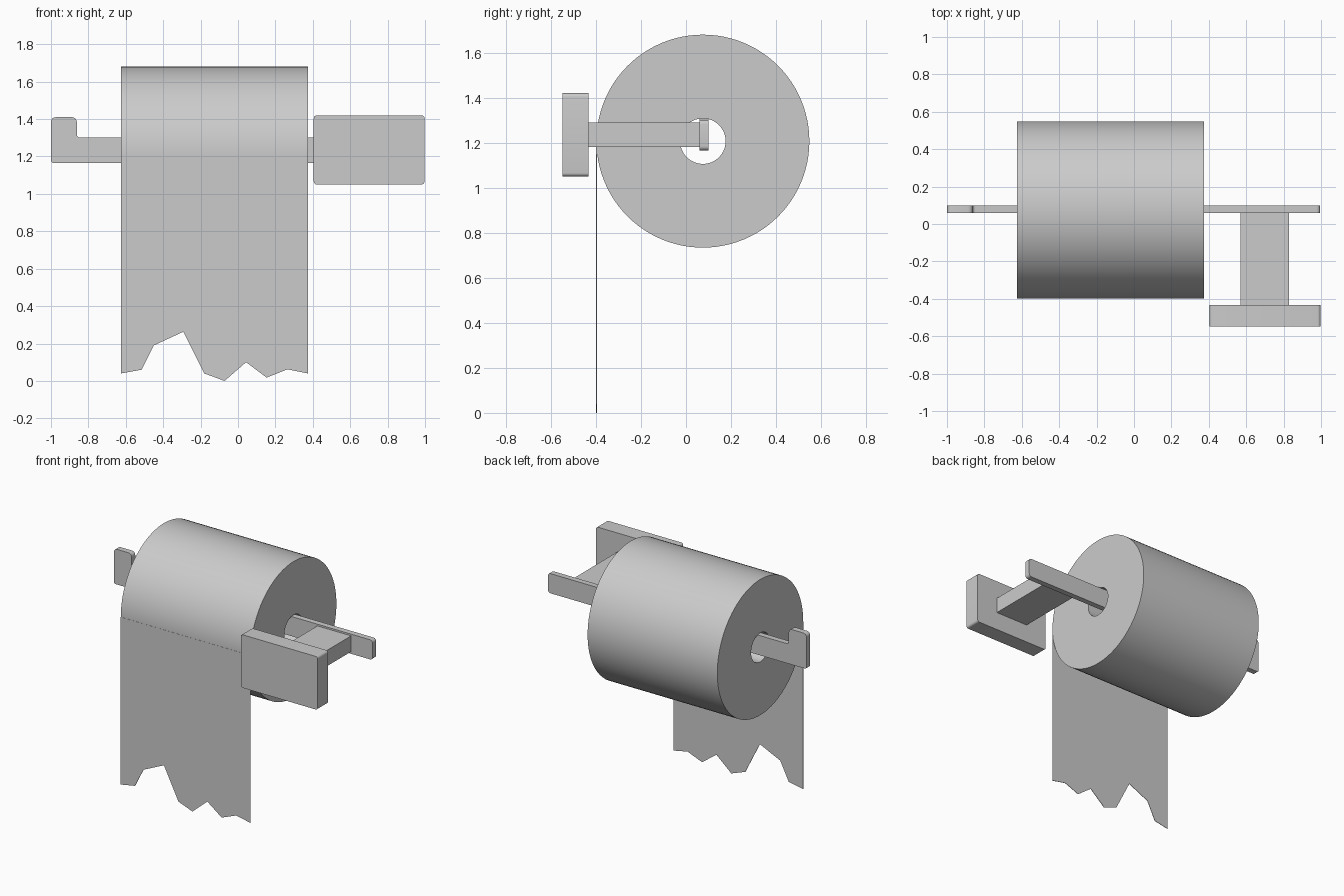
import bpy, bmesh, math
from mathutils import Vector

if "Cube" in bpy.data.objects:
    bpy.data.objects.remove(bpy.data.objects["Cube"])


def finish(name, bm):
    bmesh.ops.recalc_face_normals(bm, faces=bm.faces)
    me = bpy.data.meshes.new(name)
    bm.to_mesh(me)
    bm.free()
    me.shade_smooth()
    me.set_sharp_from_angle(angle=math.radians(30))
    ob = bpy.data.objects.new(name, me)
    bpy.context.collection.objects.link(ob)
    return ob


def rounded(corners, steps=5):
    """Turn (x, z, radius) corners into a filleted outline."""
    out, n = [], len(corners)
    for i, (x, z, r) in enumerate(corners):
        p = Vector((x, z))
        if r == 0:
            out.append(p)
            continue
        a = (Vector(corners[i - 1][:2]) - p).normalized()
        b = (Vector(corners[(i + 1) % n][:2]) - p).normalized()
        c = p + (a + b) * r  # right-angle corners
        for k in range(steps + 1):
            t = math.pi / 2 * k / steps
            out.append(c - b * r * math.cos(t) - a * r * math.sin(t))
    return out


def extrude_y(name, outline, y0, y1):
    """Extrude an x-z outline from y0 to y1."""
    bm = bmesh.new()
    face = bm.faces.new([bm.verts.new((x, y0, z)) for x, z in outline])
    res = bmesh.ops.extrude_face_region(bm, geom=[face], use_keep_orig=True)
    verts = [v for v in res["geom"] if isinstance(v, bmesh.types.BMVert)]
    bmesh.ops.translate(bm, verts=verts, vec=(0, y1 - y0, 0))
    return finish(name, bm)


def rect(x0, x1, z0, z1, r=0):
    return rounded([(x0, z0, r), (x1, z0, r), (x1, z1, r), (x0, z1, r)])


X0, X1, CY, CZ, R, HOLE = -0.625, 0.375, 0.075, 1.207, 0.473, 0.101

# Paper roll: a thick tube along x
bm = bmesh.new()
SEG = 96
rings = []
for x, r in ((X0, R), (X1, R), (X1, HOLE), (X0, HOLE)):
    rings.append([bm.verts.new((x, CY + r * math.cos(2 * math.pi * i / SEG),
                                CZ + r * math.sin(2 * math.pi * i / SEG)))
                  for i in range(SEG)])
for k in range(4):
    a, b = rings[k], rings[(k + 1) % 4]
    for i in range(SEG):
        j = (i + 1) % SEG
        bm.faces.new((a[i], a[j], b[j], b[i]))
finish("paper_roll", bm)

# Hanging sheet with a torn lower edge
torn = [(X0, 0.04), (-0.515, 0.06), (-0.45, 0.19), (-0.292, 0.263), (-0.18, 0.04),
        (-0.072, 0.0), (0.043, 0.1), (0.153, 0.018), (0.265, 0.062), (X1, 0.04)]
extrude_y("hanging_sheet", torn + [(X1, CZ), (X0, CZ)], CY - R - 0.001, CY - R + 0.002)

# Flat holder bar with an upturned hook at its free end
bar = rounded([(-1, 1.165, 0.014), (0.995, 1.165, 0.02), (0.995, 1.302, 0.02),
               (-0.862, 1.302, 0.015), (-0.862, 1.41, 0.025), (-1, 1.41, 0.025)])
extrude_y("holder_bar", bar, 0.06, 0.1)

# Arm and mounting plate
extrude_y("support_arm", rect(0.57, 0.83, 1.18, 1.29), -0.44, 0.065)
extrude_y("mounting_plate", rect(0.405, 0.997, 1.05, 1.42, 0.016), -0.548, -0.433)
